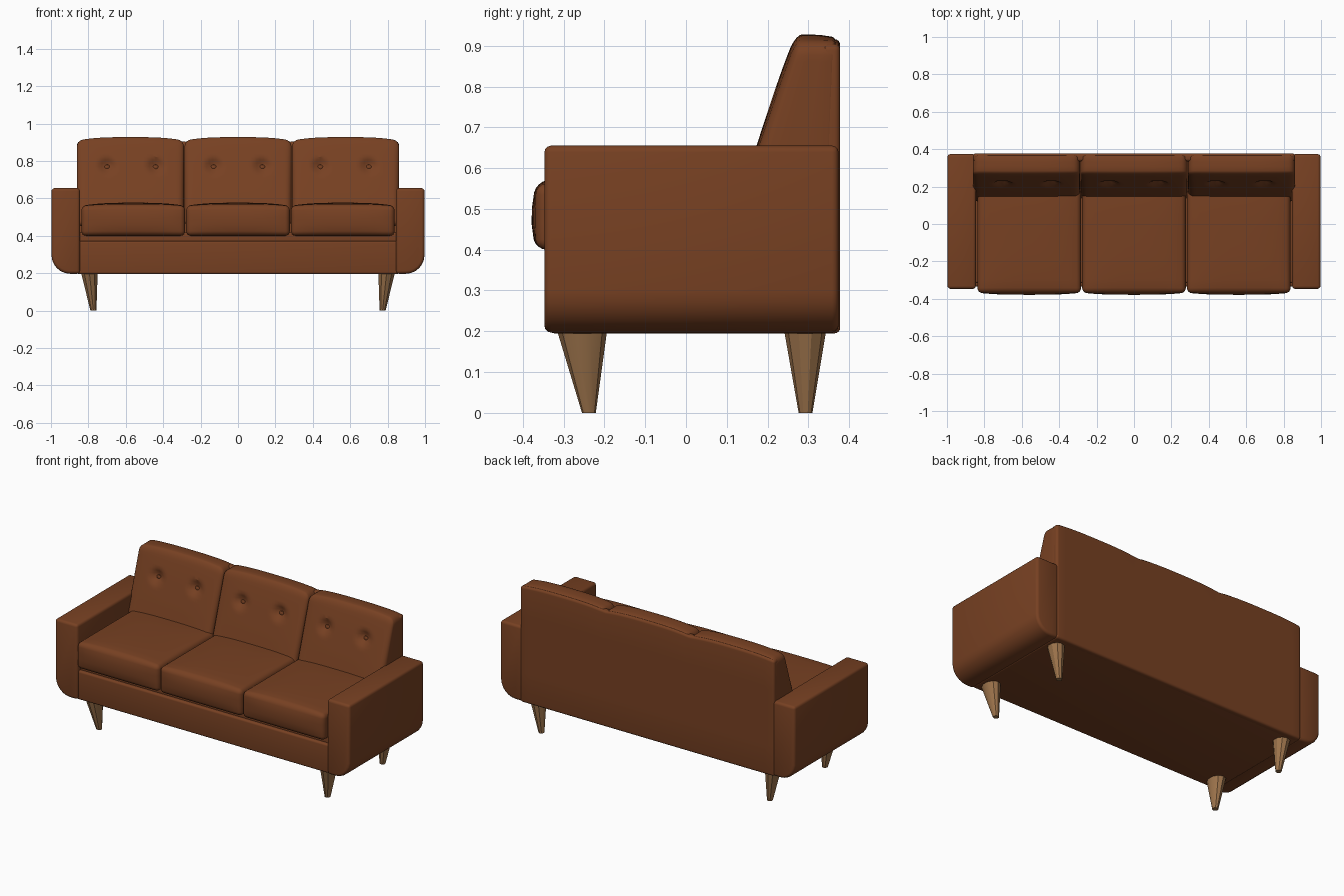
import bpy, bmesh, math
from mathutils import Vector

if "Cube" in bpy.data.objects:
    bpy.data.objects.remove(bpy.data.objects["Cube"])


def material(name, rgb):
    m = bpy.data.materials.new(name)
    m.diffuse_color = (*rgb, 1)
    m.use_nodes = True
    m.node_tree.nodes["Principled BSDF"].inputs["Base Color"].default_value = m.diffuse_color
    return m


LEATHER = material("brown leather", (0.185, 0.052, 0.016))
WOOD = material("light wood", (0.33, 0.17, 0.07))


def finish(bm, name, mat):
    bmesh.ops.recalc_face_normals(bm, faces=bm.faces[:])
    me = bpy.data.meshes.new(name)
    bm.to_mesh(me)
    bm.free()
    me.materials.append(mat)
    ob = bpy.data.objects.new(name, me)
    bpy.context.collection.objects.link(ob)
    return ob


def box(lo, hi):
    bm = bmesh.new()
    bmesh.ops.create_cube(bm, size=1)
    for v in bm.verts:
        v.co = Vector([lo[i] + (v.co[i] + 0.5) * (hi[i] - lo[i]) for i in range(3)])
    return bm


def soft_block(name, lo, hi, r, cuts, warp=None):
    """Gridded box with rounded edges of radius r, optionally reshaped by warp."""
    bm = box(lo, hi)
    for i in range(3):
        a, b, k = lo[i] + r, hi[i] - r, r * 0.59
        spots = [lo[i] + k, hi[i] - k]
        spots += [a + (b - a) * n / cuts[i] for n in range(cuts[i] + 1)]
        normal = Vector((i == 0, i == 1, i == 2))
        for s in spots:
            bmesh.ops.bisect_plane(bm, geom=bm.verts[:] + bm.edges[:] + bm.faces[:],
                                   plane_co=normal * s, plane_no=normal, dist=1e-5)
    for v in bm.verts:
        core = Vector([min(max(v.co[i], lo[i] + r), hi[i] - r) for i in range(3)])
        d = v.co - core
        if d.length > 1e-6:
            v.co = core + d.normalized() * r
    if warp:
        for v in bm.verts:
            v.co = warp(*v.co)
    return finish(bm, name, LEATHER)


def crown(x, centre, half):
    return 1 - min(1, abs(x - centre) / half) ** 3


# Base and recessed seat deck
soft_block("base", (-0.86, -0.335, 0.195), (0.86, 0.37, 0.372), 0.012, (1, 1, 1))
soft_block("seat_deck", (-0.86, -0.315, 0.35), (0.86, 0.36, 0.42), 0.01, (1, 1, 1))


# Back panel with a gently scalloped top
def panel_warp(x, y, z):
    c = min((-0.575, 0, 0.575), key=lambda q: abs(q - x))
    return x, y, z + 0.014 * crown(x, c, 0.287) * max(0, (z - 0.6) / 0.3)


soft_block("back_panel", (-0.86, 0.335, 0.195), (0.86, 0.378, 0.902), 0.014,
           (36, 1, 4), panel_warp)

# Arms with a large rounded outer bottom edge
for side, s in (("left", -1), ("right", 1)):
    xs = sorted((s * 0.845, s * 0.997))
    bm = box((xs[0], -0.347, 0.197), (xs[1], 0.374, 0.655))
    low = [e for e in bm.edges
           if all(abs(v.co.x) > 0.9 and v.co.z < 0.3 for v in e.verts)]
    bmesh.ops.bevel(bm, geom=low, offset=0.1, segments=6, profile=0.5, affect='EDGES')
    sharp = [e for e in bm.edges if e.calc_face_angle(0) > math.radians(50)]
    bmesh.ops.bevel(bm, geom=sharp, offset=0.016, segments=3, profile=0.5, affect='EDGES')
    finish(bm, side + "_arm", LEATHER)

# Three seat cushions, three tufted back cushions
for label, k in (("left", -1), ("middle", 0), ("right", 1)):
    sc, sh = k * 0.56, 0.277

    def seat_warp(x, y, z):
        cx = crown(x, sc, sh)
        cy = crown(y, -0.08, 0.3)
        h = (z - 0.4775) / 0.0775
        front = max(0, (-0.2 - y) / 0.17)
        return (x, y - 0.012 * front * cx * (1 - h * h),
                z + (0.006 * cx + 0.01 * cx * cy) * max(0, h))

    soft_block(label + "_seat_cushion", (sc - sh, -0.367, 0.4), (sc + sh, 0.24, 0.56),
               0.025, (12, 12, 3), seat_warp)

    bc, bh = k * 0.575, 0.286
    tufts = [(k * 0.57 + o, 0.765) for o in (-0.13, 0.13)]

    def back_front(z):
        return 0.145 + 0.35 * (z - 0.55)

    def back_warp(x, y, z):
        f = (0.372 - y) / 0.232           # 1 at the front, 0 at the back
        t = max(0, (z - 0.6) / 0.3)
        new_y = 0.372 - f * (0.372 - back_front(z))
        if f > 0.6:
            new_y -= 0.008 * crown(x, bc, bh) * crown(z, 0.72, 0.2)
            for tx, tz in tufts:
                d = math.hypot((x - tx) * 0.85, z - tz)
                new_y += 0.034 * max(0, 1 - d / 0.045)
        bump = 0.018 * crown(x, bc, bh) * t * (0.6 + 0.4 * min(1, f * 2))
        return x, new_y, z + bump

    soft_block(label + "_back_cushion", (bc - bh, 0.14, 0.45), (bc + bh, 0.372, 0.909),
               0.032, (30, 3, 24), back_warp)

    for n, (tx, tz) in enumerate(tufts):
        bm = bmesh.new()
        bmesh.ops.create_uvsphere(bm, u_segments=10, v_segments=6, radius=0.016)
        for v in bm.verts:
            v.co = Vector((tx + v.co.x, back_front(tz) + 0.018 + v.co.y * 0.6, tz + v.co.z))
        finish(bm, f"{label}_button_{n + 1}", LEATHER)

# Tapered, slightly splayed legs
for side, s in (("left", -1), ("right", 1)):
    for end, top_y, foot_y, ry in (("front", -0.255, -0.238, 0.062), ("back", 0.292, 0.293, 0.052)):
        bm = bmesh.new()
        bmesh.ops.create_cone(bm, cap_ends=True, segments=10, radius1=0.36, radius2=1, depth=1)
        for v in bm.verts:
            t = v.co.z + 0.5
            v.co = Vector((s * (0.773 + 0.022 * t) + v.co.x * 0.047,
                           foot_y + (top_y - foot_y) * t + v.co.y * (0.047 + (ry - 0.047) * t),
                           t * 0.205))
        finish(bm, f"{end}_{side}_leg", WOOD)

# Smooth the soft surfaces, keep hard edges
for ob in bpy.context.collection.objects:
    ob.select_set(True)
    bpy.context.view_layer.objects.active = ob
bpy.ops.object.shade_smooth_by_angle(angle=math.radians(32))
